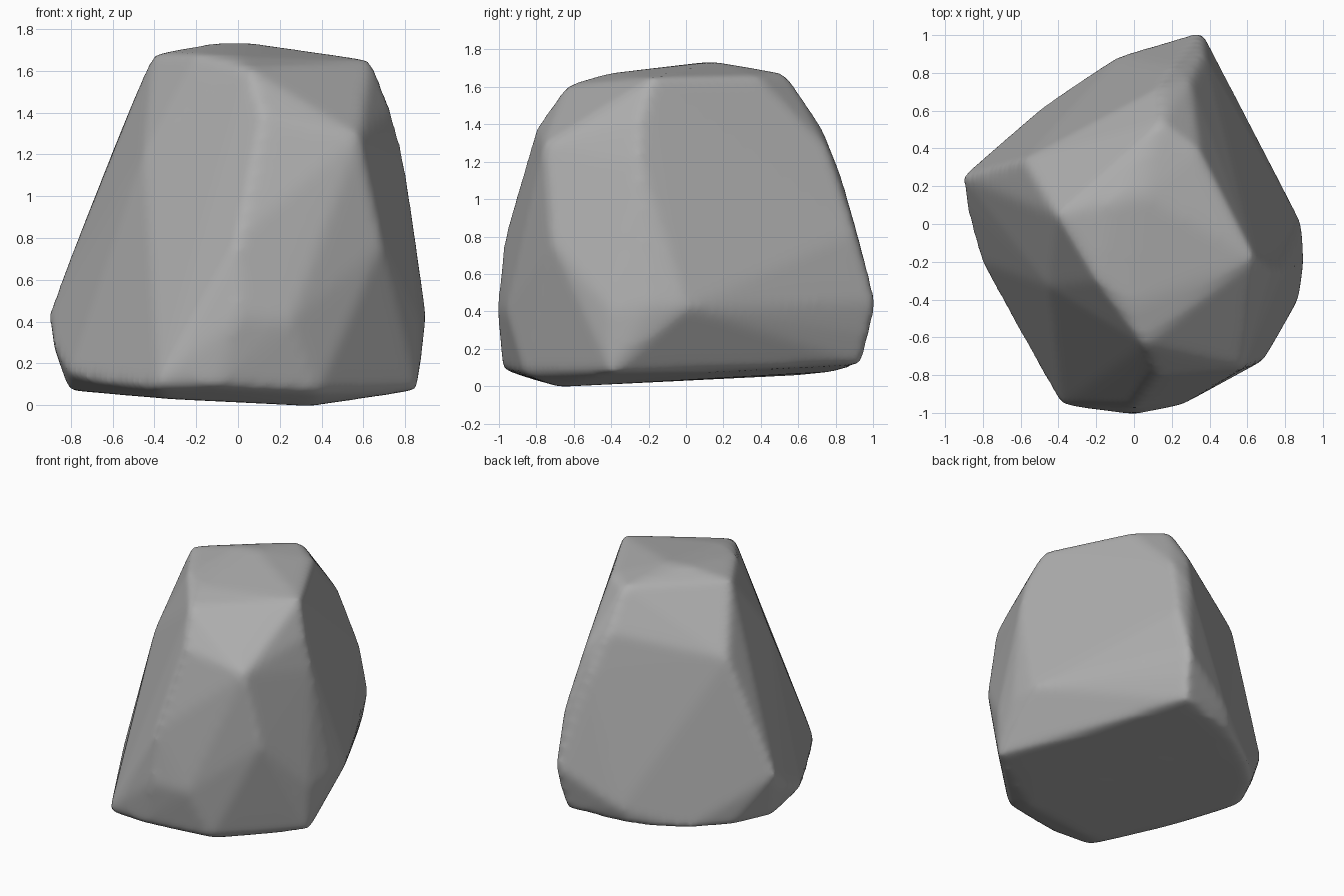
import bpy
import bmesh
from mathutils import Vector

# Remove the default cube
default_cube = bpy.data.objects.get("Cube")
if default_cube:
    bpy.data.objects.remove(default_cube, do_unlink=True)


def flat_material(name, colour):
    """Plain single-colour material for viewport and render."""
    material = bpy.data.materials.new(name)
    material.use_nodes = True
    material.diffuse_color = colour
    shader = next(n for n in material.node_tree.nodes if n.type == 'BSDF_PRINCIPLED')
    shader.inputs["Base Color"].default_value = colour
    shader.inputs["Roughness"].default_value = 0.9
    return material


def hull_object(name, points):
    """Convex block wrapped around a handful of corner points."""
    bm = bmesh.new()
    for point in points:
        bm.verts.new(point)
    result = bmesh.ops.convex_hull(bm, input=bm.verts)
    loose = set(result["geom_interior"]) | set(result["geom_unused"])
    bmesh.ops.delete(bm, geom=[g for g in loose if isinstance(g, bmesh.types.BMVert)],
                     context='VERTS')
    bmesh.ops.recalc_face_normals(bm, faces=bm.faces)
    mesh = bpy.data.meshes.new(name)
    bm.to_mesh(mesh)
    bm.free()
    obj = bpy.data.objects.new(name, mesh)
    bpy.context.collection.objects.link(obj)
    return obj


# Crown: gently domed top of the boulder
crown = [(-.41, .05, 1.68), (-.1, .12, 1.735), (.05, .15, 1.735), (.35, .38, 1.66),
         (.14, .54, 1.67), (.64, -.18, 1.65), (.05, -.64, 1.61), (-.2, -.3, 1.68),
         (.0, -.43, 1.67)]

# Shoulders: corners where the chamfers meet the walls
shoulders = [(-.585, .34, 1.25), (.13, .72, 1.4), (.2, .83, 1.13), (.3, .765, 1.26),
             (.58, -.76, 1.29), (.12, -.8, 1.38), (-.45, -.33, 1.2),
             (.73, -.25, 1.42), (.79, -.25, 1.2)]

# Belly: widest ring and the vertical ridges above it
belly = [(-.91, .25, .43), (-.08, .89, .2), (.37, .91, .82), (.36, 1.02, .45),
         (.35, .98, .28), (.89, .0, .42), (.9, -.2, .43), (.87, -.4, .4),
         (.69, -.72, .77), (.25, -.96, .4), (.0, -1.01, .42), (.0, -.97, .8)]

# Flare: low foot that spreads out on the front and left flanks
flare = [(-.38, -.96, .12), (-.64, -.5, .1), (-.81, -.2, .15), (-.89, .1, .3)]

# Underside: slightly tilted, rounded base outline
underside = [(-.81, .15, .07), (-.68, .43, .07), (-.46, .64, .06), (-.15, .83, .08),
             (.1, .87, .12), (.32, .94, .12), (.6, .2, .08), (.86, -.4, .07),
             (.38, -.86, .06), (.36, -.68, -.005), (-.1, -.98, .09),
             (-.4, -.94, .08), (-.35, -.8, .03), (-.65, -.23, .06)]

rock = hull_object("boulder",
                   [Vector(p) for p in crown + shoulders + belly + flare + underside])

# Wear the edges down into soft ridges
remesh = rock.modifiers.new("even_surface", 'REMESH')
remesh.mode = 'VOXEL'
remesh.voxel_size = 0.025
soften = rock.modifiers.new("worn_edges", 'SMOOTH')
soften.factor = 0.5
soften.iterations = 14

bpy.ops.object.select_all(action='DESELECT')
bpy.context.view_layer.objects.active = rock
rock.select_set(True)
for modifier_name in [m.name for m in rock.modifiers]:
    bpy.ops.object.modifier_apply(modifier=modifier_name)

rock.data.materials.append(flat_material("stone_grey", (.42, .42, .42, 1)))
bpy.ops.object.shade_smooth()
